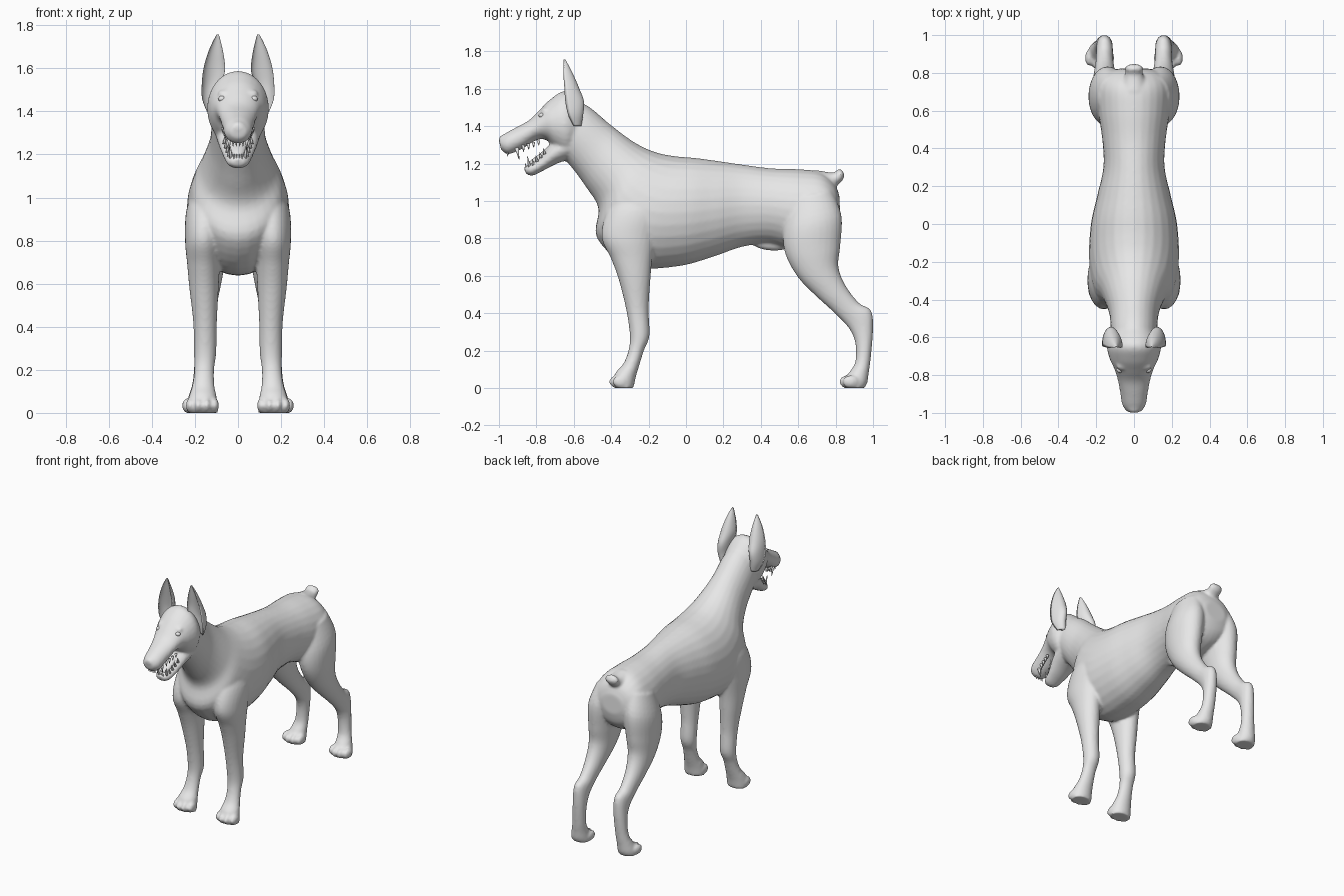
import bpy, bmesh, math
from mathutils import Matrix, Vector

coat = bpy.data.materials.new("plain_grey")
coat.diffuse_color = (0.8, 0.8, 0.8, 1)


def catmull(a, b, c, d, t):
    return [0.5 * (2 * q + (r - p) * t + (2 * p - 5 * q + 4 * r - s) * t * t
            + (3 * q - p - 3 * r + s) * t ** 3) for p, q, r, s in zip(a, b, c, d)]


def loft(bm, rings, side=1, segs=28, steps=5, cup=0):
    """Skin of elliptical rings: (y1, z1, y2, z2, x centre, half width)."""
    n = len(rings)
    path = []
    for i in range(n - 1):
        quad = [rings[max(i - 1, 0)], rings[i], rings[i + 1], rings[min(i + 2, n - 1)]]
        path += [catmull(*quad, k / steps) for k in range(steps)]
    path.append(rings[-1])
    loops = []
    for y1, z1, y2, z2, x, w in path:
        loop = []
        for k in range(segs):
            a = math.tau * k / segs
            u, v = math.sin(a), math.cos(a)
            if cup and v > 0:
                v *= -cup          # hollow front half
            loop.append(bm.verts.new((side * (x + w * u),
                                      (y1 + y2) / 2 + v * (y1 - y2) / 2,
                                      (z1 + z2) / 2 + v * (z1 - z2) / 2)))
        loops.append(loop)
    faces = [bm.faces.new(loops[0]), bm.faces.new(loops[-1])]
    for p, q in zip(loops, loops[1:]):
        faces += [bm.faces.new((p[k], p[(k + 1) % segs], q[(k + 1) % segs], q[k]))
                  for k in range(segs)]
    bmesh.ops.recalc_face_normals(bm, faces=faces)


def ball(bm, pos, size, tilt=0):
    m = Matrix.Translation(pos) @ Matrix.Rotation(tilt, 4, 'X') @ Matrix.Diagonal((*size, 1))
    bmesh.ops.create_uvsphere(bm, u_segments=20, v_segments=12, radius=1, matrix=m)


def spike(bm, base, tip, r):
    base, tip = Vector(base), Vector(tip)
    d = tip - base
    m = Matrix.Translation((base + tip) / 2) @ d.to_track_quat('Z', 'Y').to_matrix().to_4x4()
    bmesh.ops.create_cone(bm, cap_ends=True, segments=10, radius1=r, radius2=r * 0.15,
                          depth=d.length, matrix=m)


def finish(name, bm):
    me = bpy.data.meshes.new(name)
    bm.to_mesh(me)
    bm.free()
    me.materials.append(coat)
    for p in me.polygons:
        p.use_smooth = True
    ob = bpy.data.objects.new(name, me)
    bpy.context.collection.objects.link(ob)
    return ob


# Neck and trunk
TRUNK = [(-.62, 1.55, -.69, 1.26, 0, .115), (-.52, 1.505, -.62, 1.19, 0, .122),
         (-.40, 1.405, -.535, 1.075, 0, .132), (-.27, 1.31, -.468, .96, 0, .170),
         (-.16, 1.26, -.475, .80, 0, .215), (-.06, 1.24, -.30, .65, 0, .238),
         (.05, 1.23, -.05, .65, 0, .228), (.16, 1.215, .14, .70, 0, .195),
         (.30, 1.195, .30, .755, 0, .162), (.45, 1.175, .45, .77, 0, .168),
         (.60, 1.17, .60, .73, 0, .190), (.72, 1.155, .73, .76, 0, .190),
         (.79, 1.10, .80, .82, 0, .150), (.82, 1.03, .825, .90, 0, .08)]
# Skull running forward into the muzzle
SKULL = [(-.55, 1.52, -.60, 1.26, 0, .11), (-.64, 1.588, -.64, 1.235, 0, .143),
         (-.72, 1.548, -.70, 1.275, 0, .13), (-.78, 1.49, -.745, 1.325, 0, .106),
         (-.835, 1.435, -.80, 1.325, 0, .088), (-.90, 1.398, -.875, 1.28, 0, .074),
         (-.965, 1.362, -.95, 1.25, 0, .062), (-1.0, 1.33, -.99, 1.275, 0, .035)]
JAW = [(-.62, 1.38, -.63, 1.22, 0, .105), (-.72, 1.31, -.69, 1.20, 0, .092),
       (-.785, 1.232, -.762, 1.163, 0, .070), (-.845, 1.195, -.822, 1.135, 0, .052),
       (-.868, 1.178, -.855, 1.145, 0, .028)]
TAIL = [(.70, 1.165, .76, 1.03, 0, .07), (.785, 1.152, .81, 1.085, 0, .047),
        (.815, 1.170, .84, 1.115, 0, .048), (.835, 1.165, .848, 1.14, 0, .028)]
FRONT_LEG = [(-.34, 1.08, -.15, 1.10, .12, .06), (-.42, .95, -.12, .95, .150, .088),
             (-.452, .81, -.16, .80, .160, .086), (-.40, .69, -.18, .69, .160, .076),
             (-.36, .58, -.19, .58, .158, .068), (-.32, .42, -.20, .42, .153, .055),
             (-.30, .28, -.195, .28, .153, .052), (-.308, .20, -.225, .20, .157, .046),
             (-.335, .13, -.25, .12, .161, .052), (-.38, .075, -.268, .06, .164, .066),
             (-.385, 0, -.28, 0, .165, .070)]
HIND_LEG = [(.55, 1.0, .78, 1.06, .11, .08), (.52, .85, .832, .92, .136, .101),
            (.53, .72, .825, .76, .146, .092), (.60, .59, .815, .65, .151, .077),
            (.70, .487, .852, .55, .155, .060), (.79, .405, .925, .455, .156, .047),
            (.87, .32, .99, .415, .156, .044), (.905, .24, 1.0, .31, .158, .043),
            (.905, .14, .988, .16, .166, .044), (.87, .08, .977, .08, .175, .054),
            (.845, .045, .97, .03, .180, .063), (.845, 0, .955, 0, .180, .064)]

bm = bmesh.new()
for part in (TRUNK, SKULL, JAW, TAIL):
    loft(bm, part)
ball(bm, (0, -.965, 1.322), (.044, .038, .032), -.5)     # nose pad
ball(bm, (0, .45, .77), (.035, .10, .035), -.1)          # belly fold
for s in (1, -1):
    loft(bm, FRONT_LEG, s)
    loft(bm, HIND_LEG, s)
    ball(bm, (s * .06, -.755, 1.483), (.034, .022, .016), .6)   # brow
    # Toes
    for fx, fy in ((.165, -.365), (.182, .865)):
        for dx, dy in ((-.056, .014), (-.02, -.004), (.02, -.004), (.056, .014)):
            ball(bm, (s * (fx + dx), fy + dy, .034), (.021, .043, .034))
body = finish("body", bm)
# Blend the overlapping forms into one skin
mod = body.modifiers.new("blend", 'REMESH')
mod.mode = 'VOXEL'
mod.voxel_size = .0095
mod.use_smooth_shade = True
mod = body.modifiers.new("soften", 'SMOOTH')
mod.factor = .5
mod.iterations = 5

# Upright cropped ears: (z, x centre, half width, rim y, back y)
EAR = [(1.40, .115, .03, -.60, -.56), (1.46, .125, .042, -.63, -.55),
       (1.53, .12, .048, -.645, -.545), (1.60, .11, .05, -.65, -.57),
       (1.67, .104, .036, -.655, -.60), (1.72, .099, .02, -.655, -.625),
       (1.757, .094, .005, -.655, -.645)]
for s, label in ((1, "left"), (-1, "right")):
    bm = bmesh.new()
    loft(bm, [(2 * rim - back, z, back, z, x, w) for z, x, w, rim, back in EAR],
         s, steps=4, cup=.45)
    finish(label + "_ear", bm)
    bm = bmesh.new()
    ball(bm, (s * .074, -.772, 1.458), (.018, .016, .014))
    finish(label + "_eye", bm)

# Teeth: canines, incisors and cheek teeth
bm = bmesh.new()
for s in (1, -1):
    spike(bm, (s * .042, -.905, 1.285), (s * .04, -.892, 1.222), .011)
    spike(bm, (s * .032, -.835, 1.175), (s * .036, -.848, 1.238), .010)
    for k in range(4):
        spike(bm, (s * (.052 + .006 * k), -.87 + .027 * k, 1.30 + .008 * k),
              (s * (.052 + .006 * k), -.868 + .027 * k, 1.262 + .012 * k), .010)
        spike(bm, (s * (.042 + .007 * k), -.815 + .02 * k, 1.19 + .02 * k),
              (s * (.042 + .007 * k), -.823 + .02 * k, 1.222 + .02 * k), .009)
    for x in (.008, .023):
        spike(bm, (s * x, -.955, 1.27), (s * x, -.953, 1.237), .008)
        spike(bm, (s * x * .8, -.85, 1.165), (s * x * .8, -.86, 1.202), .006)
finish("teeth", bm)

# Tongue
bm = bmesh.new()
loft(bm, [(-.70, 1.33, -.69, 1.29, 0, .045), (-.77, 1.262, -.755, 1.225, 0, .042),
          (-.82, 1.225, -.808, 1.19, 0, .032), (-.84, 1.205, -.835, 1.188, 0, .014)], segs=16)
finish("tongue", bm)
